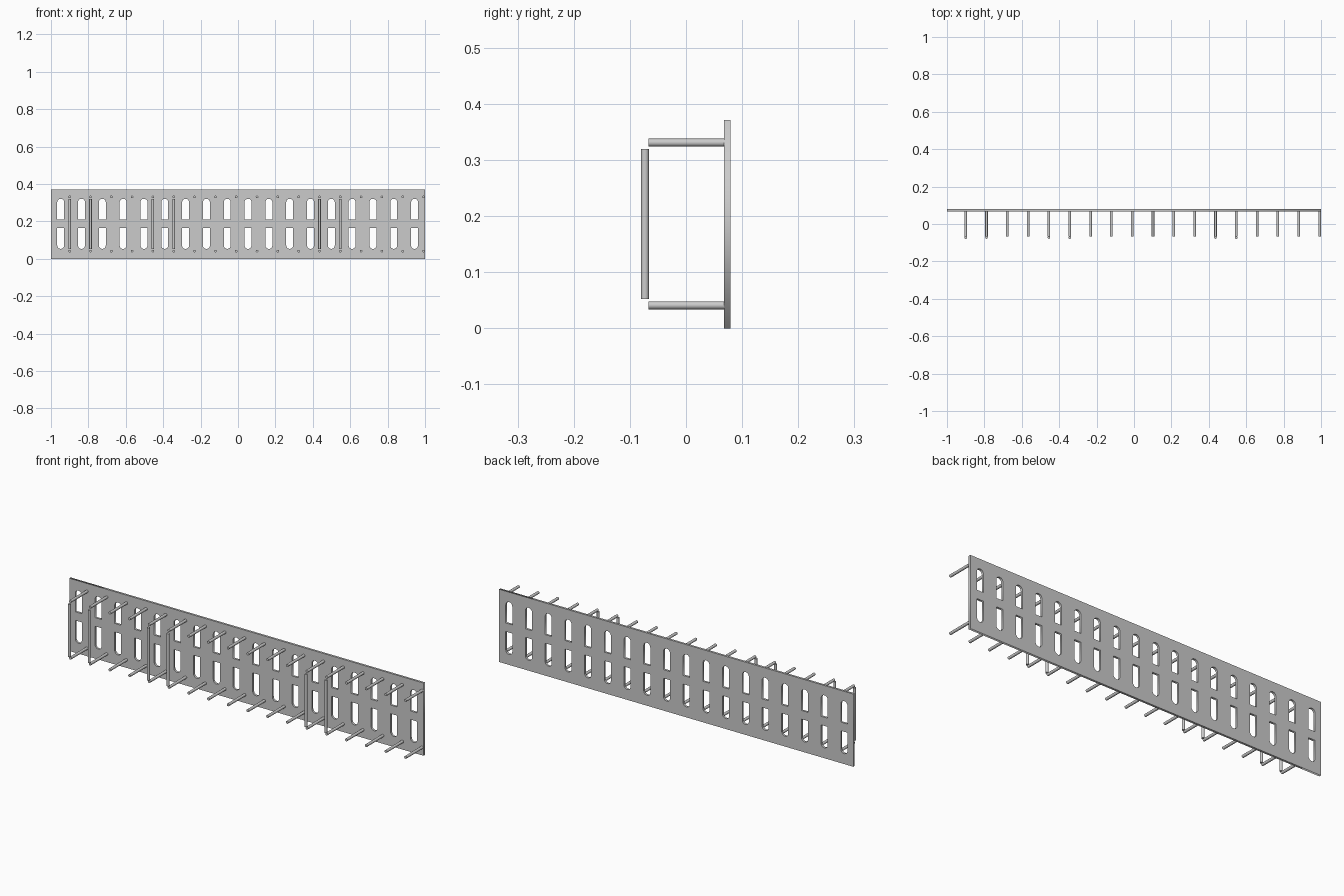
import bpy, math
from mathutils import Vector

if "Cube" in bpy.data.objects:
    bpy.data.objects.remove(bpy.data.objects["Cube"])

N = 18
PITCH = 0.1113
HEIGHT = 0.371
PLATE_FRONT, PLATE_BACK = 0.068, 0.079
ROD_R = 0.007
FRONT_Y = -0.073
LOW_Z, HIGH_Z = 0.041, 0.331


def slot(cx, z_flat, z_round, r=0.0185, seg=12):
    """Arched slot: flat at z_flat, semi-circular at z_round."""
    s = 1 if z_round > z_flat else -1
    pts = [(cx - r, z_flat), (cx + r, z_flat)]
    for k in range(seg + 1):
        a = math.pi * k / seg
        pts.append((cx + r * math.cos(a), z_round - s * r + s * r * math.sin(a)))
    return pts


def rod(name, start, end):
    """Smooth round bar between two points."""
    a, b = Vector(start), Vector(end)
    bpy.ops.mesh.primitive_cylinder_add(vertices=16, radius=ROD_R,
                                        depth=(b - a).length, location=(a + b) / 2)
    ob = bpy.context.object
    ob.rotation_euler = (b - a).to_track_quat('Z', 'Y').to_euler()
    ob.name = name
    bpy.ops.object.shade_smooth_by_angle(angle=math.radians(35))


# Slotted back plate: filled 2D outline with two rows of holes
curve = bpy.data.curves.new("back_plate", 'CURVE')
curve.dimensions = '2D'
curve.fill_mode = 'BOTH'
curve.extrude = (PLATE_BACK - PLATE_FRONT) / 2
outlines = [[(-1, 0), (1, 0), (1, HEIGHT), (-1, HEIGHT)]]
for i in range(N):
    x = -0.948 + PITCH * i
    outlines.append(slot(x, 0.209, 0.321))
    outlines.append(slot(x, 0.165, 0.053))
for pts in outlines:
    sp = curve.splines.new('POLY')
    sp.points.add(len(pts) - 1)
    for p, (x, z) in zip(sp.points, pts):
        p.co = (x, z, 0, 1)
    sp.use_cyclic_u = True
plate = bpy.data.objects.new("back_plate", curve)
bpy.context.collection.objects.link(plate)
plate.rotation_euler.x = math.pi / 2
plate.location.y = (PLATE_FRONT + PLATE_BACK) / 2
bpy.context.view_layer.objects.active = plate
plate.select_set(True)
bpy.ops.object.convert(target='MESH')

# Prongs in two rows, some pairs closed by an upright bar
for i in range(N):
    x = -0.9 + PITCH * i
    rod(f"upper_prong_{i}", (x, -0.067, HIGH_Z), (x, PLATE_FRONT + 0.002, HIGH_Z))
    rod(f"lower_prong_{i}", (x, -0.067, LOW_Z), (x, PLATE_FRONT + 0.002, LOW_Z))
    if i in (0, 1, 4, 5, 12, 13):
        rod(f"upright_bar_{i}", (x, FRONT_Y, 0.052), (x, FRONT_Y, 0.32))
